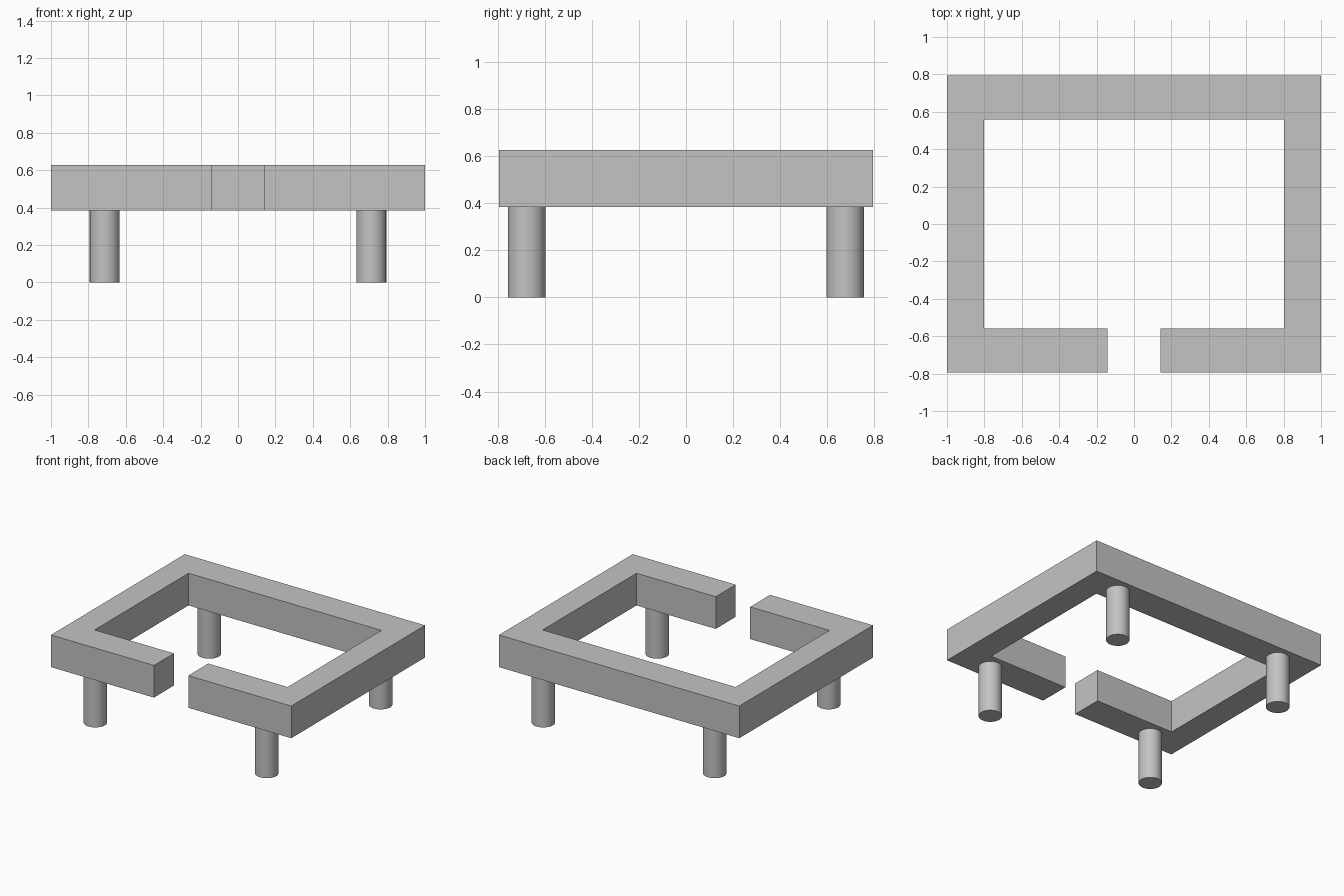
import bpy
import bmesh
from math import radians

cube = bpy.data.objects.get("Cube")
if cube:
    bpy.data.objects.remove(cube, do_unlink=True)

# Single grey finish
grey = bpy.data.materials.new("grey")
grey.use_nodes = True
colour = (0.55, 0.55, 0.55, 1)
grey.diffuse_color = colour
grey.node_tree.nodes["Principled BSDF"].inputs["Base Color"].default_value = colour

BOTTOM, TOP = 0.385, 0.627
OUT_X, OUT_Y = 1.0, 0.795
IN_X, IN_Y = 0.803, 0.558
GAP = 0.143

# Open rectangular frame: half outline mirrored, then extruded upward
half = [(GAP, -IN_Y), (GAP, -OUT_Y), (OUT_X, -OUT_Y), (OUT_X, OUT_Y)]
inner = [(IN_X, IN_Y), (IN_X, -IN_Y)]
mirror = lambda pts: [(-x, y) for x, y in reversed(pts)]
outline = half + mirror(half) + mirror(inner) + inner

bm = bmesh.new()
base = bm.faces.new([bm.verts.new((x, y, BOTTOM)) for x, y in outline])
raised = bmesh.ops.extrude_face_region(bm, geom=[base], use_keep_orig=True)
new_verts = [g for g in raised["geom"] if isinstance(g, bmesh.types.BMVert)]
bmesh.ops.translate(bm, verts=new_verts, vec=(0, 0, TOP - BOTTOM))
bmesh.ops.recalc_face_normals(bm, faces=bm.faces)
mesh = bpy.data.meshes.new("table_frame")
bm.to_mesh(mesh)
bm.free()
mesh.materials.append(grey)
bpy.context.collection.objects.link(bpy.data.objects.new("table_frame", mesh))

# Four round legs under the corners
for side, sx in (("left", 1), ("right", -1)):
    for end, sy in (("front", -1), ("back", 1)):
        bpy.ops.mesh.primitive_cylinder_add(
            vertices=48, radius=0.08, depth=BOTTOM,
            location=(sx * 0.713, sy * 0.677, BOTTOM / 2))
        leg = bpy.context.object
        leg.name = f"{end}_{side}_leg"
        leg.data.materials.append(grey)
        bpy.ops.object.shade_smooth_by_angle(angle=radians(40))
